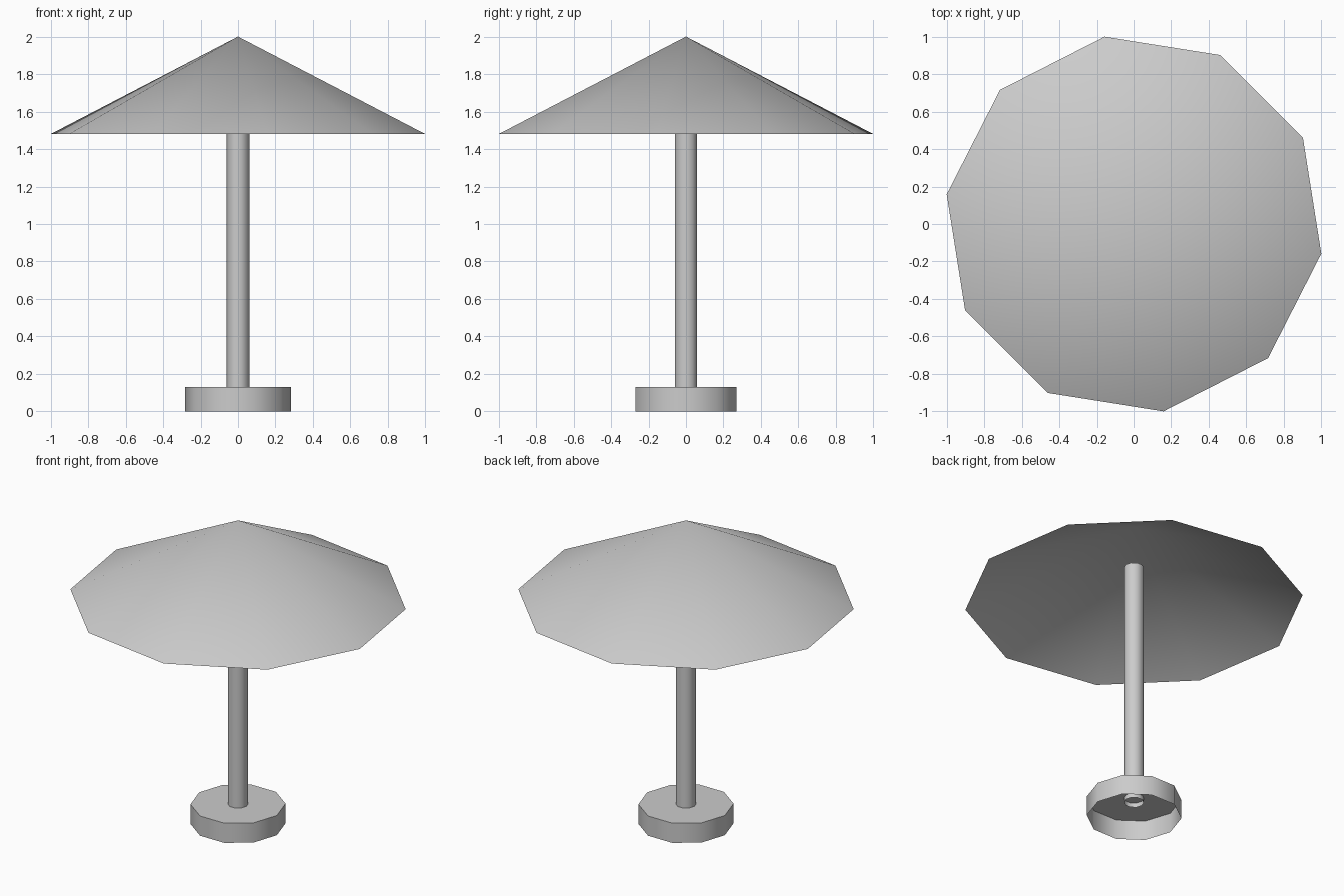
import bpy
import bmesh
from math import cos, sin, pi, radians

SIDES = 10

old = bpy.data.objects.get("Cube")
if old:
    bpy.data.objects.remove(old, do_unlink=True)

# Single plain grey for every part
grey = bpy.data.materials.new("plain_grey")
grey.use_nodes = True
colour = (0.6, 0.6, 0.6, 1.0)
grey.diffuse_color = colour
grey.node_tree.nodes["Principled BSDF"].inputs["Base Color"].default_value = colour


def lathe(name, profile, turn=0.0):
    """Spin (radius, z) points, listed bottom to top, into an open ten-sided shell."""
    bm = bmesh.new()
    rings = []
    for r, z in profile:
        if r == 0:
            rings.append([bm.verts.new((0, 0, z))] * SIDES)
        else:
            angles = [turn + 2 * pi * i / SIDES for i in range(SIDES)]
            rings.append([bm.verts.new((r * cos(a), r * sin(a), z)) for a in angles])
    for low, high in zip(rings, rings[1:]):
        for i in range(SIDES):
            j = (i + 1) % SIDES
            corners = [low[i], low[j], high[j], high[i]]
            bm.faces.new(list(dict.fromkeys(corners)))
    mesh = bpy.data.meshes.new(name)
    bm.to_mesh(mesh)
    bm.free()
    mesh.materials.append(grey)
    obj = bpy.data.objects.new(name, mesh)
    bpy.context.collection.objects.link(obj)
    bpy.ops.object.select_all(action='DESELECT')
    obj.select_set(True)
    bpy.context.view_layer.objects.active = obj
    bpy.ops.object.shade_smooth_by_angle(angle=radians(40))
    return obj


# Hollow base, open underneath
lathe("base", [(0.284, 0), (0.284, 0.13), (0, 0.13)])
# Pole tube, poking just through the base top
lathe("pole", [(0.061, 0.1), (0.061, 1.72)])
# Thin canopy cone, open underneath
lathe("canopy", [(1.012, 1.48), (0, 2.0)], radians(27))
